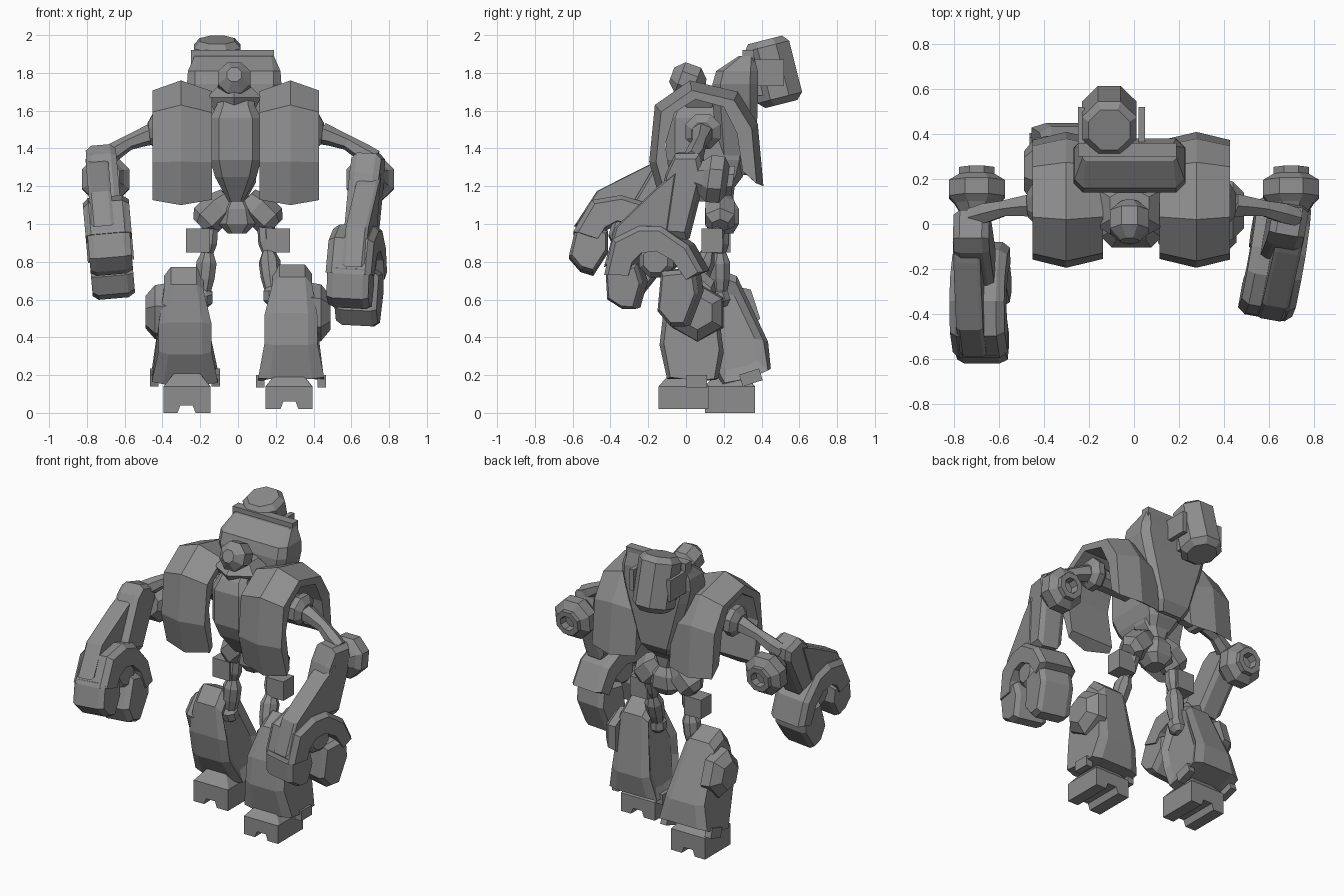
import bpy, bmesh, math
from mathutils import Matrix, Vector

if "Cube" in bpy.data.objects:
    bpy.data.objects.remove(bpy.data.objects["Cube"])

grey = bpy.data.materials.new("machine grey")
grey.diffuse_color = (0.27, 0.27, 0.27, 1)
grey.use_nodes = True
grey.node_tree.nodes["Principled BSDF"].inputs["Base Color"].default_value = grey.diffuse_color
CX = -0.012                                   # body centre line
ID = Matrix.Identity(4)


def loft(name, rings, M=ID):
    """Skin equal-length point rings and cap both ends."""
    bm = bmesh.new()
    vs = [[bm.verts.new(M @ Vector(p)) for p in r] for r in rings]
    n = len(vs[0])
    for a, b in zip(vs, vs[1:]):
        for i in range(n):
            j = (i + 1) % n
            bm.faces.new((a[i], a[j], b[j], b[i]))
    bm.faces.new(vs[0])
    bm.faces.new(vs[-1])
    bmesh.ops.recalc_face_normals(bm, faces=bm.faces)
    me = bpy.data.meshes.new(name)
    bm.to_mesh(me)
    bm.free()
    me.materials.append(grey)
    ob = bpy.data.objects.new(name, me)
    bpy.context.collection.objects.link(ob)
    return ob


def hull(name, levels, cx=0.0, M=ID, c=0.35):
    """Chamfered rectangles (z, half width, y front, y back) stacked in z."""
    rings = []
    for z, w, y0, y1 in levels:
        k = c * min(w, (y1 - y0) / 2) * 1.4
        q = [(-w + k, y0), (w - k, y0), (w, y0 + k), (w, y1 - k),
             (w - k, y1), (-w + k, y1), (-w, y1 - k), (-w, y0 + k)]
        rings.append([(cx + x, y, z) for x, y in q])
    return loft(name, rings, M)


def tube(name, path, n=8, M=ID, up='Y'):
    """Round sections (point, radius) along one straight direction."""
    d = Vector(path[-1][0]) - Vector(path[0][0])
    q = d.to_track_quat('Z', up)
    rings = []
    for p, r in path:
        rings.append([Vector(p) + q @ Vector((r * math.cos(t), r * math.sin(t), 0))
                      for t in [2 * math.pi * (i + .5) / n for i in range(n)]])
    return loft(name, rings, M)


def ball(name, c, r, M=ID, n=8, axis=(0, 0, 1)):
    c, axis = Vector(c), Vector(axis)
    return tube(name, [(c + axis * r * math.sin(a), r * math.cos(a) / .96)
                       for a in (-1.15, -.45, .45, 1.15)], n, M)


def prism(name, prof, secs, M=ID):
    """Side profile (y, z) swept through (x, scale) sections."""
    cy = sum(p[0] for p in prof) / len(prof)
    cz = sum(p[1] for p in prof) / len(prof)
    return loft(name, [[(x, cy + (y - cy) * s, cz + (z - cz) * s) for y, z in prof]
                       for x, s in secs], M)


def arch(name, outer, inner, c, secs, M=ID):
    """Horseshoe whose outer rim is scaled about c at each (x, scale)."""
    return loft(name, [[(x, c[0] + (y - c[0]) * s, c[1] + (z - c[1]) * s) for y, z in outer]
                       + [(x, y, z) for y, z in inner] for x, s in secs], M)


def box(name, x, y, z, M=ID):
    return loft(name, [[(x[0], y[0], k), (x[1], y[0], k), (x[1], y[1], k), (x[0], y[1], k)]
                       for k in z], M)


# Torso, pelvis and neck
hull("chest", [(1.12, .04, .02, .2), (1.25, .11, -.07, .3), (1.34, .135, -.105, .33),
               (1.56, .135, -.105, .34), (1.63, .1, -.07, .34), (1.7, .1, .0, .34)], CX, c=.25)
hull("pelvis", [(.95, .05, .13, .25), (1.0, .1, .1, .28), (1.08, .09, .1, .28),
                (1.13, .05, .12, .25), (1.22, .1, .07, .26), (1.3, .1, .07, .28)], -.005)
tube("collar", [((-.02, .07, 1.58), .11), ((-.02, .07, 1.67), .165), ((-.02, .07, 1.73), .1)], 6)
tube("neck", [((-.02, .05, 1.66), .07), ((-.02, .04, 1.75), .07)])
ball("head", (-.02, .01, 1.76), .1, axis=(0, -.94, .34))

# Back housing, top slab, barrel and its clamp
hull("back_housing", [(1.26, .09, .2, .33), (1.32, .13, .17, .37), (1.65, .23, .14, .38),
                      (1.74, .25, .14, .38), (1.81, .245, .16, .38), (1.89, .21, .28, .36)],
     -.02, c=.25)
box("housing_slab", (-.25, .19), (.3, .36), (1.82, 1.92))
axis = Vector((0, -.245, .97))
mid = Vector((-.11, .462, 1.805))
tube("barrel", [(mid + axis * t, r) for t, r in
                ((-.175, .095), (-.14, .132), (.14, .132), (.175, .1))])
for x in (-.25, .02):
    box("barrel_clamp", (x, x + .03), (.34, .52), (1.73, 1.87))
box("barrel_mount", (-.2, -.02), (.3, .42), (1.68, 1.85))

# Side profiles as (y, z)
PAD_OUT = [(-.13, 1.1), (-.195, 1.33), (-.165, 1.63), (.02, 1.76),
           (.275, 1.7), (.38, 1.53), (.41, 1.2)]
PAD_IN = [(.3, 1.28), (.27, 1.48), (.2, 1.62), (.05, 1.66), (-.06, 1.59), (-.11, 1.42), (-.07, 1.16)]
SHIN = [(.05, .785), (.15, .7), (.2, .32), (.17, .14), (.05, .13),
        (-.1, .15), (-.14, .36), (-.12, .53), (-.05, .72)]
FOREARM = [(-.05, 1.385), (.08, 1.385), (.1, 1.28), (.01, .93), (-.18, .94), (-.1, 1.28)]
GUARD = [(-.03, 1.3), (-.13, 1.22), (-.37, .99), (-.43, .78), (-.3, .85), (-.08, .96)]
HAND_OUT = [(-.425, .74), (-.38, .93), (-.24, 1.0), (-.12, 1.0), (.03, .9), (.11, .76)]
HAND_IN = [(.02, .72), (-.05, .82), (-.14, .87), (-.22, .86), (-.27, .81), (-.29, .74)]
FINGERS = [[(-.42, .77), (-.25, .8), (-.22, .7), (-.26, .56), (-.33, .56), (-.41, .61)],
           [(-.12, .76), (.06, .78), (.08, .65), (.01, .47), (-.07, .47), (-.14, .55)]]


def turn(deg, ax):
    return Matrix.Rotation(math.radians(deg), 4, ax)


for s, side in ((1, "left"), (-1, "right")):
    flip = Matrix.Diagonal((s, 1, 1, 1))
    body = Matrix.Translation((CX, 0, 0)) @ flip

    # Shoulder
    arch(side + "_shoulder_pad", PAD_OUT, PAD_IN, (.11, 1.32),
         [(.125, .87), (.29, 1), (.44, .88)], body)
    tube(side + "_shoulder_axle", [((.08, .09, 1.48), .07), ((.38, .09, 1.48), .07)], 8, body)
    tube(side + "_shoulder_joint", [((.36, .09, 1.49), .07), ((.39, .09, 1.49), .1),
                                    ((.43, .09, 1.49), .1), ((.46, .085, 1.48), .06)], 8, body)
    tube(side + "_upper_arm", [((.44, .085, 1.48), .06), ((.5, .08, 1.46), .05),
                               ((.58, .07, 1.43), .04), ((.66, .05, 1.38), .05),
                               ((.73, .03, 1.345), .045)], 6, flip)

    # Elbow drum with sunken rear socket
    tube(side + "_elbow_drum", [((.7, .05, 1.25), .08), ((.7, .09, 1.245), .105),
                                ((.7, .12, 1.24), .135), ((.7, .19, 1.235), .135),
                                ((.7, .22, 1.23), .085), ((.7, .25, 1.23), .085),
                                ((.7, .25, 1.23), .05), ((.7, .2, 1.23), .045)], 8, flip)

    # Forearm and hand share one pose per side; the swung arm is slightly tucked
    pivot = Vector((.69, .05, 1.33))
    tuck = 0 if s > 0 else .04
    if s > 0:
        pose = Matrix.Translation((.005, 0, -.01)) @ turn(3, 'Y') @ turn(-10, 'Z')
    else:
        pose = Matrix.Translation((.035, -.02, .045)) @ turn(5, 'Y') @ turn(-17, 'X')
    arm = flip @ Matrix.Translation(pivot) @ pose @ Matrix.Translation(-pivot)
    prism(side + "_forearm", [(y, min(z, 1.385 - tuck)) for y, z in FOREARM],
          [(.61, .85), (.64, 1), (.74, 1), (.77, .85)], arm)
    prism(side + "_forearm_guard", GUARD, [(.655, .95), (.67, 1), (.76, 1), (.775, .9)], arm)
    arch(side + "_hand_arch", HAND_OUT, HAND_IN, (-.16, .76),
         [(.565, .9), (.6, 1), (.78, 1), (.81, .9)], arm)
    tube(side + "_palm_hub", [((.6, -.15, .82), .08), ((.62, -.15, .82), .1),
                              ((.75, -.15, .82), .1), ((.78, -.15, .82), .07)], 8, arm)
    for f, prof in zip(("front", "rear"), FINGERS):
        lift = tuck if f == "rear" else 0
        prism(f"{side}_{f}_finger", [(y, z + lift) for y, z in prof],
              [(.575, .85), (.61, 1), (.77, 1), (.8, .85)], arm)

    # One leg stands forward, the other is swung back from the knee
    knee = Vector((.185, .03, .62))
    swing = ID if s > 0 else (Matrix.Translation((0, .15, -.01)) @ Matrix.Translation(knee)
                              @ turn(18, 'X') @ Matrix.Translation(-knee))
    leg = flip @ swing
    hip, kn = Vector((.145, .18, 1.02)), swing @ knee

    # Hip, thigh and knee
    tube(side + "_hip_pod", [((.05, .18, 1.14), .06), ((.1, .18, 1.09), .09),
                             ((.17, .18, 1.02), .09), ((.2, .18, .99), .05)], 6, flip)
    tube(side + "_thigh", [(hip.lerp(kn, t), r) for t, r in
                           ((0, .045), (.3, .05), (.42, .035), (.55, .058), (.75, .055), (1, .035))],
         8, flip)
    b = hip.lerp(kn, .28)
    box(side + "_thigh_block", (.15, .275), (b.y - .055, b.y + .055), (.85, .975), flip)
    ball(side + "_knee", knee, .058, leg)

    # Shin shell, narrow at the top and flared at the bottom corners
    shin = prism(side + "_shin_shell", SHIN, [(.165, .65), (.14, .88), (.19, 1),
                                              (.37, 1), (.42, .86)])
    for v in shin.data.vertices:
        co = v.co
        if co.z < .25:
            if .18 < co.x < .38:
                co.z = max(co.z, .18)
            co.x = .275 + (co.x - .275) * 1.25
        elif co.z > .6:
            co.x = .31 + (co.x - .31) * .75
    shin.data.transform(leg)
    if s < 0:
        shin.data.flip_normals()
    tube(side + "_shin_disc", [((.38, .06, .53), .16), ((.44, .06, .53), .15),
                               ((.49, .06, .53), .09)], 6, leg)
    for x in (.095, .42):
        box(side + "_ankle_clip", (x, x + .045), (0, .11), (.135, .2), leg)

    # Foot with a channel along the sole, and its sloped top
    z0, y0 = (.02, -.145) if s > 0 else (0, .1)
    sole = [(.145, z0), (.225, z0), (.24, z0 + .04), (.305, z0 + .04), (.32, z0),
            (.395, z0), (.395, .14), (.145, .14)]
    loft(side + "_foot", [[(x, y, z) for x, z in sole] for y in (y0, y0 + .265)], flip)
    hull(side + "_ankle", [(.14, .125, y0, y0 + .265), (.22, .06, y0 + .07, y0 + .2)],
         .27, flip, .05)
